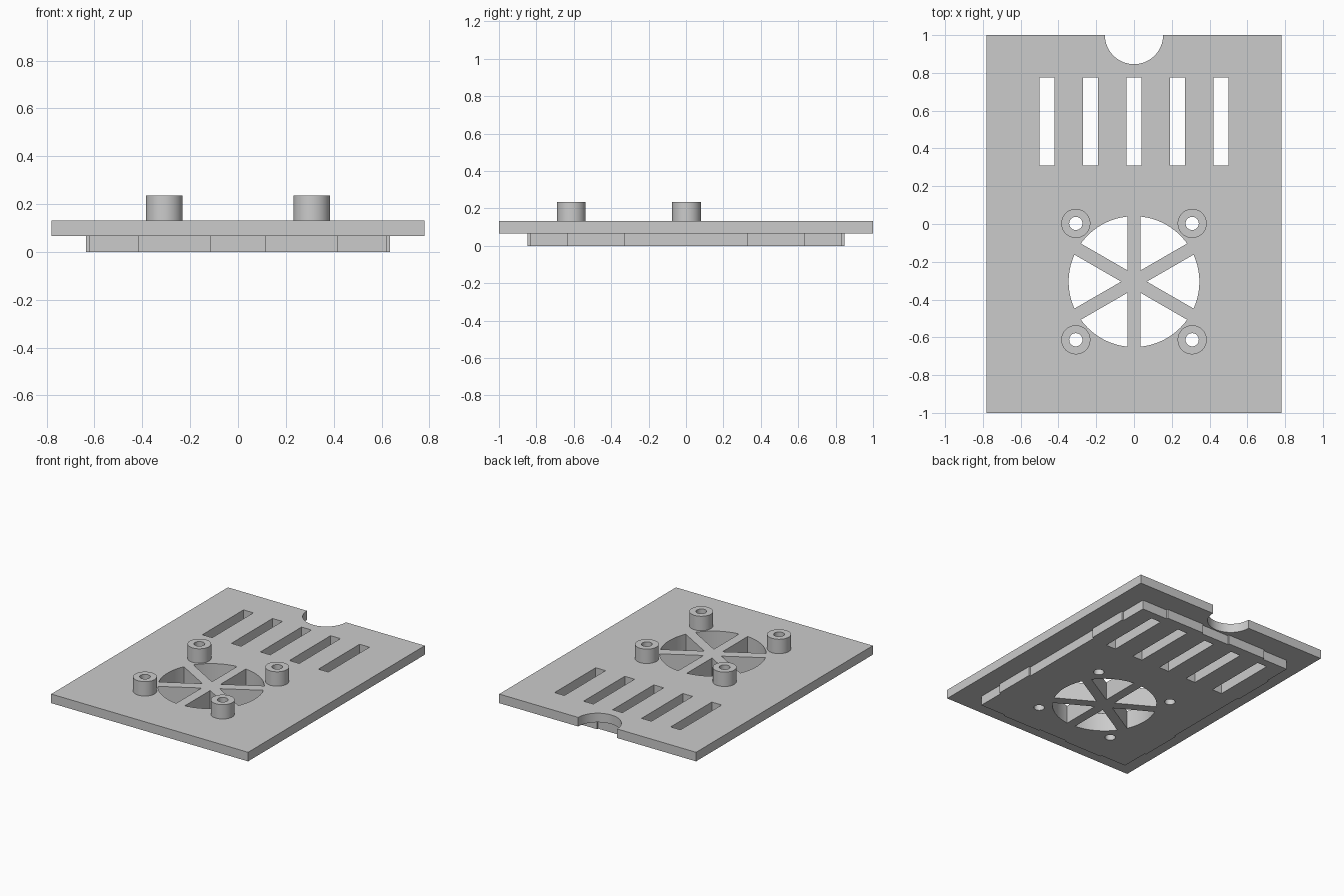
import bpy, bmesh, math
from mathutils import Vector

default = bpy.data.objects.get("Cube")
if default:
    bpy.data.objects.remove(default, do_unlink=True)

grey = bpy.data.materials.new("light_grey")
grey.use_nodes = True
GREY = (0.6, 0.6, 0.6, 1)
grey.diffuse_color = GREY
grey.node_tree.nodes["Principled BSDF"].inputs["Base Color"].default_value = GREY

LIP_TOP, PLATE_TOP, BOSS_TOP = 0.067, 0.132, 0.235
FAN_Y, FAN_R, SPOKE = -0.305, 0.346, 0.034
BOSS_X, BOSS_R, HOLE_R = 0.308, 0.077, 0.035
boss_spots = [(sx * BOSS_X, FAN_Y + sy * BOSS_X) for sx in (-1, 1) for sy in (-1, 1)]


def prism(name, outline, z0, z1):
    """Extrude a flat counter-clockwise outline from z0 to z1."""
    bm = bmesh.new()
    face = bm.faces.new([bm.verts.new((x, y, z0)) for x, y in outline])
    ext = bmesh.ops.extrude_face_region(bm, geom=[face])
    for v in ext["geom"]:
        if isinstance(v, bmesh.types.BMVert):
            v.co.z = z1
    bmesh.ops.recalc_face_normals(bm, faces=bm.faces)
    mesh = bpy.data.meshes.new(name)
    bm.to_mesh(mesh)
    bm.free()
    mesh.materials.append(grey)
    ob = bpy.data.objects.new(name, mesh)
    bpy.context.collection.objects.link(ob)
    return ob


def rect(cx, cy, hx, hy):
    return [(cx - hx, cy - hy), (cx + hx, cy - hy), (cx + hx, cy + hy), (cx - hx, cy + hy)]


def circle(cx, cy, r, n=64):
    return [(cx + r * math.cos(i * math.tau / n), cy + r * math.sin(i * math.tau / n))
            for i in range(n)]


def sector(start):
    """One fan opening between two neighbouring spokes."""
    trim = math.asin(SPOKE / FAN_R)
    a0, a1 = start + trim, start + math.pi / 3 - trim
    mid = start + math.pi / 6
    pts = [(2 * SPOKE * math.cos(mid), FAN_Y + 2 * SPOKE * math.sin(mid))]
    for i in range(17):
        a = a0 + (a1 - a0) * i / 16
        pts.append((FAN_R * math.cos(a), FAN_Y + FAN_R * math.sin(a)))
    return pts


def combine(target, tool, operation):
    mod = target.modifiers.new("combine", "BOOLEAN")
    mod.operation = operation
    mod.solver = "EXACT"
    mod.object = tool
    bpy.context.view_layer.objects.active = target
    bpy.ops.object.modifier_apply(modifier=mod.name)
    bpy.data.objects.remove(tool, do_unlink=True)


# Cover plate with the stepped lip underneath
cover = prism("cover_plate", rect(0, 0, 0.78, 1.0), LIP_TOP, PLATE_TOP)
lip_x, lip_y, bump = 0.623, 0.835, 0.012
EMBED = 0.1
combine(cover, prism("lip", rect(0, 0, lip_x, lip_y), 0, EMBED), "UNION")

# Two snap tabs on every side of the lip
for side in (-1, 1):
    for half in (-1, 1):
        for outline in (rect(half * 0.265, side * lip_y, 0.153, bump),
                        rect(side * lip_x, half * 0.48, bump, 0.153)):
            combine(cover, prism("snap_tab", outline, 0, EMBED), "UNION")

# Openings: finger notch, vent slots, fan sectors, screw holes
openings = [rect(i * 0.23, 0.542, 0.039, 0.233) for i in range(-2, 3)]
openings += [sector(math.pi / 6 + k * math.pi / 3) for k in range(6)]
openings += [circle(x, y, HOLE_R, 32) for x, y in boss_spots]
for outline in openings:
    combine(cover, prism("opening_cutter", outline, -0.1, 0.3), "DIFFERENCE")
combine(cover, prism("notch_cutter", circle(0, 1.0, 0.154), LIP_TOP - 0.002, 0.3), "DIFFERENCE")

# Hollow screw bosses
bosses = []
for i, (x, y) in enumerate(boss_spots):
    boss = prism(f"screw_boss_{i + 1}", circle(x, y, BOSS_R), PLATE_TOP, BOSS_TOP)
    combine(boss, prism("bore_cutter", circle(x, y, HOLE_R, 32), 0, 0.3), "DIFFERENCE")
    bosses.append(boss)

# Smooth round walls, sharp corners
bpy.ops.object.select_all(action="DESELECT")
for ob in [cover] + bosses:
    ob.select_set(True)
bpy.context.view_layer.objects.active = cover
bpy.ops.object.shade_smooth_by_angle(angle=math.radians(30))
